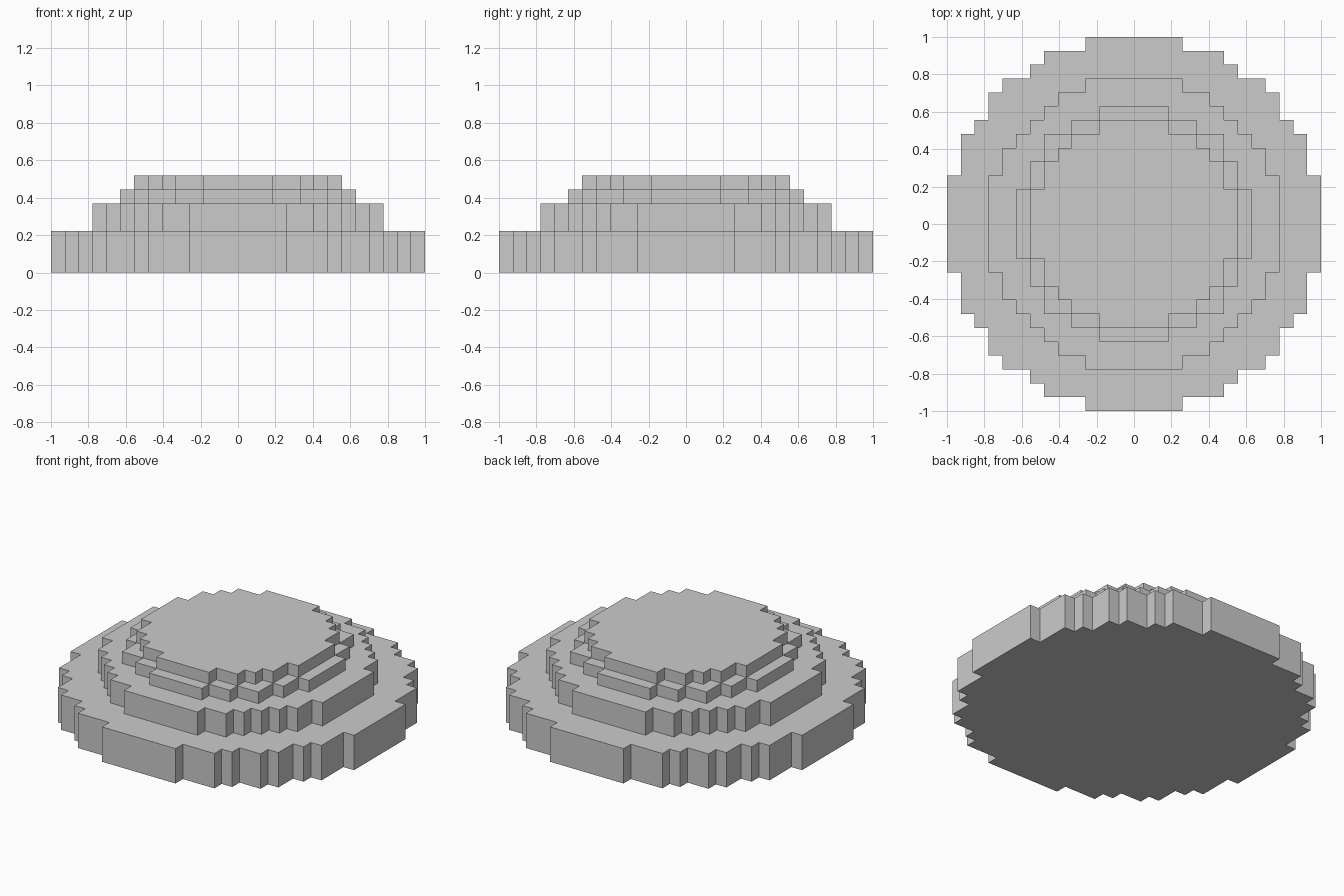
import bpy
import bmesh

default = bpy.data.objects.get("Cube")
if default:
    bpy.data.objects.remove(default, do_unlink=True)

UNIT = 2 / 27  # edge of one block; the base is 27 blocks wide

stone = bpy.data.materials.new("plain_grey")
stone.use_nodes = True
colour = (0.6, 0.6, 0.6, 1)
stone.diffuse_color = colour
stone.node_tree.nodes["Principled BSDF"].inputs["Base Color"].default_value = colour


def stepped_outline(corners):
    """Mirror the outer corners of one quadrant into a full stepped outline."""
    quarter = []
    for i, (x, y) in enumerate(corners):
        quarter.append((x, y))
        if i + 1 < len(corners):
            quarter.append((x, corners[i + 1][1]))
    right = quarter + [(x, -y) for x, y in reversed(quarter)]
    return right + [(-x, y) for x, y in reversed(right)]


def add_tier(name, corners, bottom, height):
    """Raise a stepped disc from its outline; sizes are in blocks."""
    bm = bmesh.new()
    verts = [bm.verts.new((x * UNIT, y * UNIT, bottom * UNIT))
             for x, y in stepped_outline(corners)]
    floor = bm.faces.new(verts)
    raised = bmesh.ops.extrude_face_region(bm, geom=[floor], use_keep_orig=True)
    top = [g for g in raised["geom"] if isinstance(g, bmesh.types.BMVert)]
    bmesh.ops.translate(bm, verts=top, vec=(0, 0, height * UNIT))
    bmesh.ops.recalc_face_normals(bm, faces=bm.faces)
    mesh = bpy.data.meshes.new(name)
    bm.to_mesh(mesh)
    bm.free()
    mesh.materials.append(stone)
    bpy.context.collection.objects.link(bpy.data.objects.new(name, mesh))


# Outer corners of each tier from back to right, then its height in blocks
tiers = [
    ("base_tier", [(3.5, 13.5), (6.5, 12.5), (7.5, 11.5), (9.5, 10.5),
                   (10.5, 9.5), (11.5, 7.5), (12.5, 6.5), (13.5, 3.5)], 3),
    ("middle_tier", [(3.5, 10.5), (5.5, 9.5), (6.5, 8.5), (7.5, 7.5),
                     (8.5, 6.5), (9.5, 5.5), (10.5, 3.5)], 2),
    ("upper_tier", [(2.5, 8.5), (4.5, 7.5), (6.5, 6.5), (7.5, 4.5), (8.5, 2.5)], 1),
    ("top_tier", [(2.5, 7.5), (4.5, 6.5), (5.5, 5.5), (6.5, 4.5), (7.5, 2.5)], 1),
]

level = 0
for name, corners, height in tiers:
    add_tier(name, corners, level, height)
    level += height
